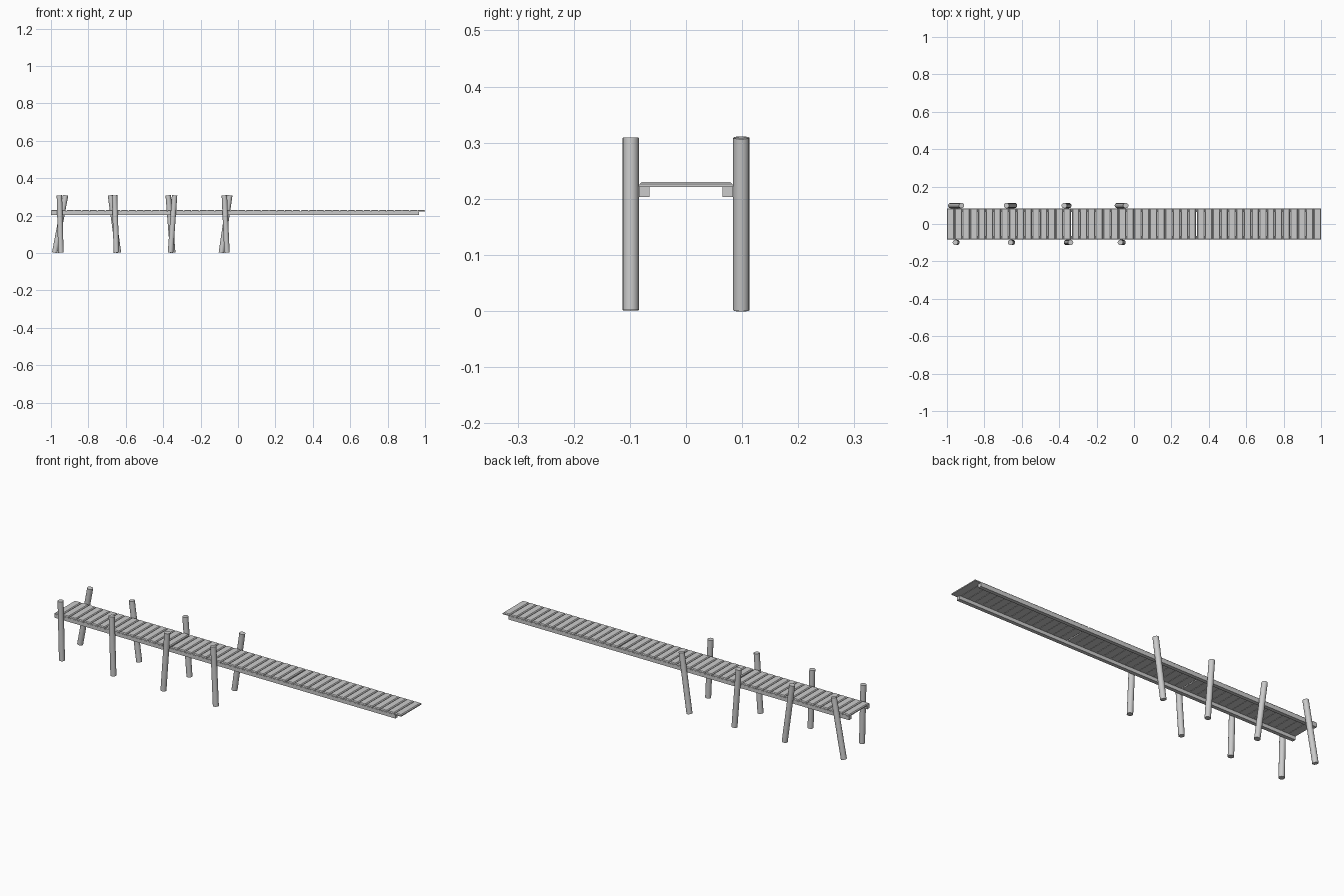
import bpy, bmesh
from mathutils import Vector

if "Cube" in bpy.data.objects:
    bpy.data.objects.remove(bpy.data.objects["Cube"])

def add_object(name, bm):
    bmesh.ops.recalc_face_normals(bm, faces=bm.faces)
    me = bpy.data.meshes.new(name)
    bm.to_mesh(me)
    bm.free()
    ob = bpy.data.objects.new(name, me)
    bpy.context.collection.objects.link(ob)
    return ob

def box(bm, lo, hi):
    lo, hi = Vector(lo), Vector(hi)
    verts = bmesh.ops.create_cube(bm, size=1)["verts"]
    for v in verts:
        v.co = (lo + hi) / 2 + v.co * (hi - lo)
    return verts

# Deck: three sections of planks with chamfered top edges
SECTIONS, PLANKS = 3, 16
SEAM, GAP = 0.007, 0.002
section_len = (2 - SEAM * (SECTIONS - 1)) / SECTIONS
plank_w = (section_len - GAP * (PLANKS - 1)) / PLANKS
for s in range(SECTIONS):
    bm = bmesh.new()
    for p in range(PLANKS):
        x = -1 + s * (section_len + SEAM) + p * (plank_w + GAP)
        verts = box(bm, (x, -0.083, 0.221), (x + plank_w, 0.083, 0.230))
        top = [v for v in verts if v.co.z > 0.225]
        edges = {e for v in top for e in v.link_edges
                 if all(w in top for w in e.verts)}
        bmesh.ops.bevel(bm, geom=list(edges), offset=0.004, segments=1,
                        affect='EDGES')
    add_object(f"deck_planks_{s + 1}", bm)

# Long beams under both deck edges
for side, name in ((-1, "front_beam"), (1, "back_beam")):
    bm = bmesh.new()
    ys = sorted((side * 0.065, side * 0.084))
    box(bm, (-1, ys[0], 0.203), (0.967, ys[1], 0.2215))
    add_object(name, bm)

# Leaning round posts: (bottom x, top x)
POSTS = {
    "front_post": (-0.0985, [(-0.947, -0.955), (-0.650, -0.660),
                             (-0.361, -0.339), (-0.059, -0.073)]),
    "back_post": (0.0985, [(-0.980, -0.922), (-0.639, -0.682),
                           (-0.349, -0.373), (-0.089, -0.044)]),
}
for name, (y, leans) in POSTS.items():
    for i, (xb, xt) in enumerate(leans):
        a, b = Vector((xb, y, 0.0015)), Vector((xt, y, 0.3085))
        bm = bmesh.new()
        bmesh.ops.create_cone(bm, cap_ends=True, segments=16, radius1=0.0145,
                              radius2=0.0145, depth=(b - a).length)
        ob = add_object(f"{name}_{i + 1}", bm)
        ob.location = (a + b) / 2
        ob.rotation_euler = (b - a).to_track_quat('Z', 'Y').to_euler()
        bpy.ops.object.select_all(action='DESELECT')
        ob.select_set(True)
        bpy.context.view_layer.objects.active = ob
        bpy.ops.object.shade_smooth_by_angle()
